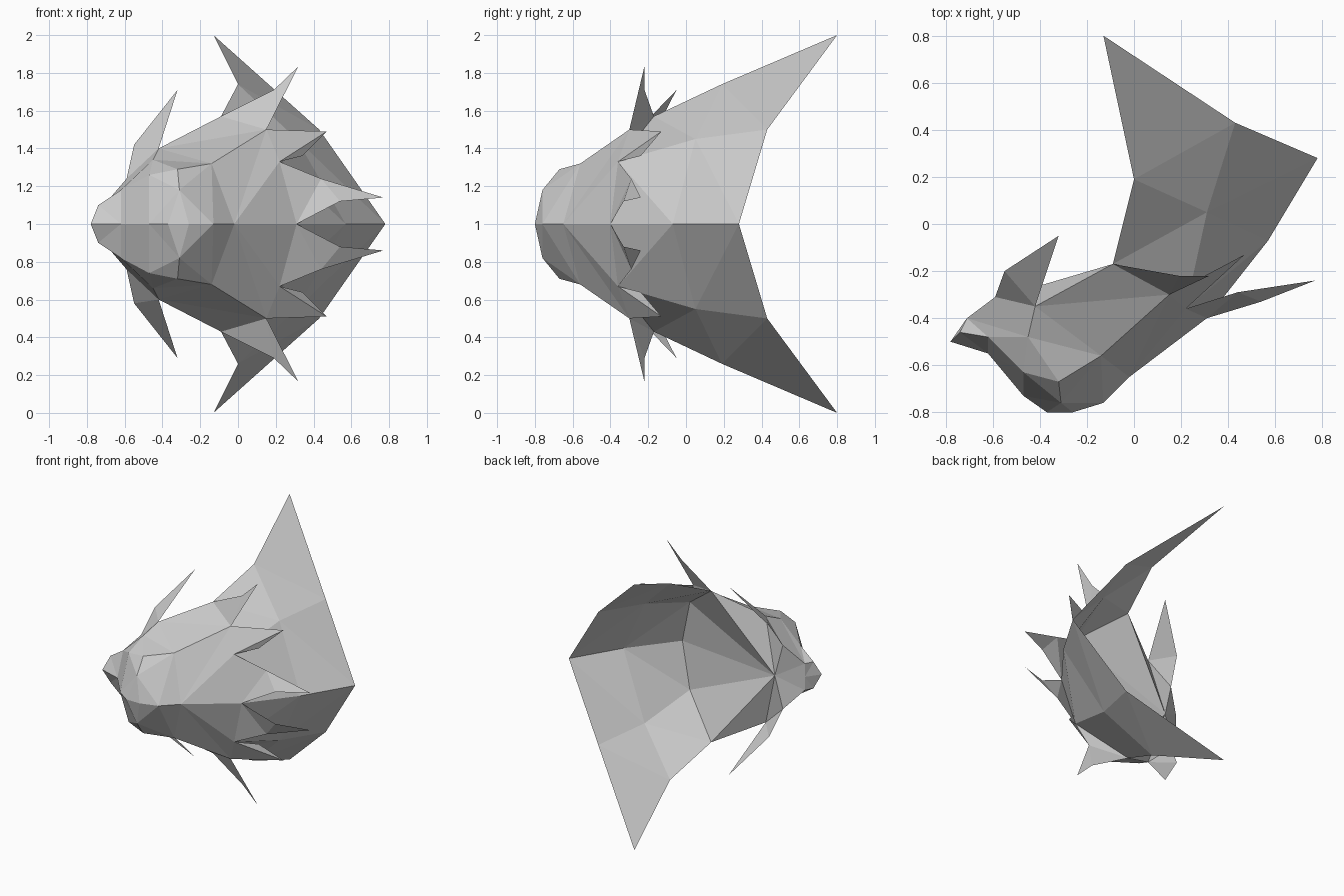
import bpy, bmesh

cube = bpy.data.objects.get("Cube")
if cube:
    bpy.data.objects.remove(cube)

grey = bpy.data.materials.new("plain_grey")
grey.use_nodes = True
tone = (0.6, 0.6, 0.6, 1)
grey.diffuse_color = tone
grey.node_tree.nodes["Principled BSDF"].inputs["Base Color"].default_value = tone

# Centre line of the face and chest, from the snout to the edge of the shield
middle = dict(snout=(-.78, -.5, 0), muzzle=(-.62, -.55, 0), nose=(-.47, -.73, 0),
              lip=(-.37, -.8, 0), chin=(-.26, -.8, 0), throat=(-.13, -.76, 0),
              chest=(-.02, -.65, 0), belly=(.31, -.4, 0),
              nape=(-.71, -.4, 0), hollow=(-.53, -.3, 0))
# Side points of the head and shield (upper half, heights from the mirror plane)
side = dict(bridge=(-.74, -.46, .1), cheek=(-.62, -.48, .18), jaw=(-.47, -.63, .26),
            mouth=(-.31, -.76, .18), brow=(-.32, -.67, .29), temple=(-.14, -.56, .32),
            crown=(-.45, -.48, .34), ear=(-.42, -.35, .4), back=(-.71, -.4, .1),
            root=(-.59, -.31, .24), shoulder=(.15, -.3, .5), flank=(.22, -.36, .33),
            wing=(-.09, -.17, .57))
# Horn, spike and tail points
horn = dict(horn_bend=(-.55, -.2, .42), horn_tip=(-.32, -.05, .71))
spike = dict(low_in=(.54, -.33, .12), low_tip=(.77, -.24, .14), low_out=(.44, -.29, .24),
             mid_in=(.34, -.24, .36), mid_tip=(.47, -.13, .49),
             top_out=(.19, -.22, .71), top_tip=(.32, -.22, .835))
tail = dict(tail_notch=(0, .19, .74), tail_tip=(-.13, .8, 1), tail_edge=(.43, .43, .5),
            tail_end=(.78, .28, 0), tail_fold=(.31, .05, .45), tail_root=(.57, -.07, 0))
points = {**middle, **side, **horn, **spike, **tail}


def band(first, second):
    """Faces between two rails; a repeated name closes a quad to a triangle."""
    a, b = first.split(), second.split()
    return [(a[i], a[i + 1], b[i + 1], b[i]) for i in range(len(a) - 1)]


def build(name, faces):
    """Mesh of named points, mirrored across the middle plane."""
    bm = bmesh.new()
    verts = {}
    for face in faces:
        ring = []
        for key in dict.fromkeys(face):
            if key not in verts:
                verts[key] = bm.verts.new(points[key])
            ring.append(verts[key])
        bm.faces.new(ring)
    bmesh.ops.triangulate(bm, faces=bm.faces[:])
    bmesh.ops.recalc_face_normals(bm, faces=bm.faces[:])
    mesh = bpy.data.meshes.new(name)
    bm.to_mesh(mesh)
    bm.free()
    mesh.materials.append(grey)
    obj = bpy.data.objects.new(name, mesh)
    obj.location.z = 1
    bpy.context.collection.objects.link(obj)
    mirror = obj.modifiers.new("mirror", "MIRROR")
    mirror.use_axis = (False, False, True)
    return obj


# Head and shield: front, crest, and the hollow behind
front = band("snout muzzle nose lip chin throat chest chest belly",
             "bridge cheek jaw mouth mouth temple temple shoulder flank")
inner = band("jaw mouth temple", "jaw brow brow")
crest = band("bridge cheek jaw brow temple shoulder wing",
             "back crown crown crown crown ear ear")
crest += band("crown ear root", "back back back")
rear = band("back root ear wing flank belly", " ".join(["hollow"] * 6))
rear += [("nape", "back", "hollow"), ("snout", "bridge", "back", "nape"),
         ("flank", "shoulder", "wing")]
build("head_and_shield", front + inner + crest + rear)

# Horns behind the head
build("horns", band("root horn_bend horn_tip", "ear ear ear"))

# Three pairs of spikes on the edge of the shield
build("low_spikes", band("belly low_in low_tip", "flank low_out low_tip"))
build("middle_spikes", band("shoulder mid_tip mid_in", "flank flank flank"))
build("top_spikes", band("wing top_out top_tip", "shoulder shoulder shoulder"))

# Forked tail sheet
build("tail", band("wing flank belly", "tail_fold tail_fold tail_root")
      + band("wing tail_notch tail_edge tail_end", "tail_fold tail_fold tail_fold tail_root")
      + [("tail_notch", "tail_tip", "tail_edge")])
